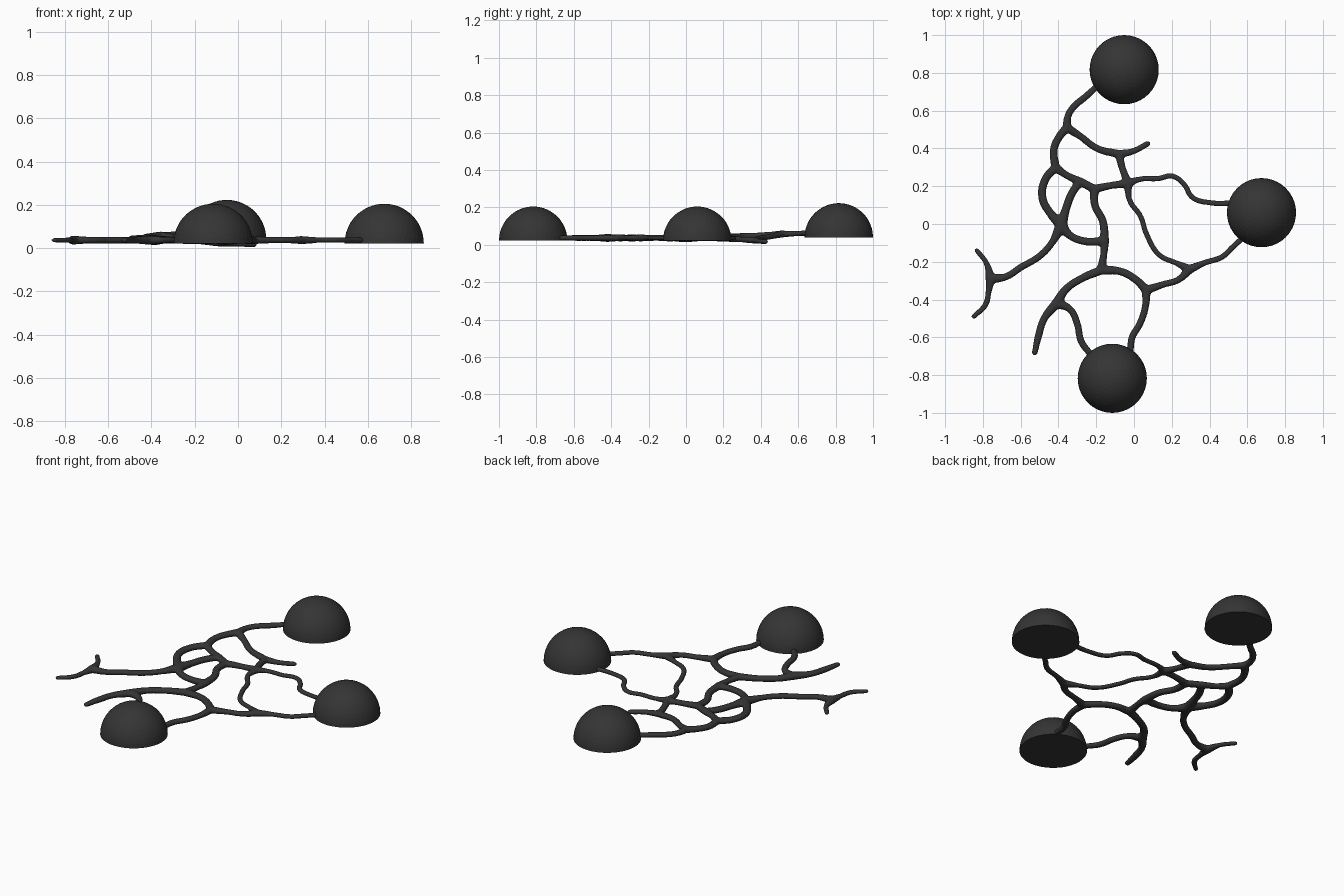
import bpy, bmesh
from mathutils import Matrix, Vector

if "Cube" in bpy.data.objects:
    bpy.data.objects.remove(bpy.data.objects["Cube"])

FLAT = 0.8      # strands are slightly flattened in z
BASE = 0.037    # usual strand centre height

mat = bpy.data.materials.new("dark_grey")
mat.diffuse_color = (0.035, 0.035, 0.035, 1)
mat.use_nodes = True
mat.node_tree.nodes["Principled BSDF"].inputs["Base Color"].default_value = mat.diffuse_color

# Junctions of the network: x, y, z, swelling
nodes = {
    "n1": (-0.355, 0.51, 0.058, 1.2), "n2": (-0.415, 0.30, 0.045, 1.15),
    "n3": (-0.08, 0.37, 0.024, 1.1), "n4": (-0.03, 0.215, 0.034, 1.1),
    "n5": (-0.385, -0.005, BASE, 1.5), "n6": (-0.285, 0.225, 0.038, 1.1),
    "n7": (-0.21, 0.185, 0.036, 1.15), "n8": (-0.155, -0.09, BASE, 1.2),
    "n9": (-0.175, -0.245, BASE, 1.2), "n10": (0.295, -0.24, BASE, 1.2),
    "n11": (0.065, -0.35, BASE, 1.2), "n12": (-0.41, -0.42, BASE, 1.35),
    "n13": (-0.76, -0.29, BASE, 1.3),
    # ends inside the domes
    "top": (-0.19, 0.735, 0.065, 0.85), "right_a": (0.53, 0.11, BASE, 0.8),
    "right_b": (0.59, -0.06, BASE, 0.8), "low_a": (-0.02, -0.68, BASE, 0.9),
    "low_b": (-0.23, -0.69, BASE, 0.9),
    # free tips
    "tip1": (0.072, 0.425, 0.0165, 0.8), "tip2": (-0.525, -0.68, BASE, 0.8),
    "tip3": (-0.832, -0.14, BASE, 0.7), "tip4": (-0.848, -0.49, BASE, 0.7),
}

curve = bpy.data.curves.new("network", "CURVE")
curve.dimensions = "3D"
curve.bevel_depth = 0.0205
curve.bevel_resolution = 3
curve.resolution_u = 6
curve.use_fill_caps = True


def strand(a, b, *mid, r=0.95):
    """Smooth tube from junction a to b through x,y points."""
    a, b = nodes[a], nodes[b]
    n = len(mid) + 1
    pts = [a] + [(x, y, a[2] + (b[2] - a[2]) * (i + 1) / n, r)
                 for i, (x, y) in enumerate(mid)] + [b]
    sp = curve.splines.new("BEZIER")
    sp.bezier_points.add(len(pts) - 1)
    for p, (x, y, z, rad) in zip(sp.bezier_points, pts):
        p.co = (x, y, z / FLAT)
        p.radius = rad
        p.handle_left_type = p.handle_right_type = "AUTO"


# Upper strands
strand("n1", "top", (-0.35, 0.57), (-0.32, 0.62), (-0.255, 0.675))
strand("n1", "n2", (-0.40, 0.455), (-0.425, 0.39), r=1.05)
strand("n1", "n3", (-0.285, 0.465), (-0.195, 0.40))
strand("n3", "tip1", (-0.005, 0.385), r=0.85)
strand("n3", "n4", (-0.06, 0.29))
# Left loops
strand("n2", "n5", (-0.47, 0.235), (-0.485, 0.14), (-0.445, 0.06), r=1.1)
strand("n2", "n6", (-0.36, 0.26))
strand("n6", "n7")
strand("n7", "n4", (-0.115, 0.205))
strand("n6", "n5", (-0.33, 0.16), (-0.36, 0.08), r=1.1)
strand("n7", "n8", (-0.207, 0.10), (-0.165, 0.015), r=1.05)
strand("n5", "n8", (-0.34, -0.06), (-0.255, -0.092), r=1.05)
strand("n8", "n9", (-0.16, -0.16))
# Right loops
strand("n4", "right_a", (0.03, 0.237), (0.125, 0.24), (0.205, 0.253),
       (0.265, 0.21), (0.31, 0.14), (0.40, 0.113), r=0.75)
strand("n4", "n10", (-0.025, 0.13), (0.035, 0.04), (0.065, -0.05),
       (0.135, -0.165), (0.22, -0.205), r=0.75)
strand("n10", "right_b", (0.375, -0.205), (0.465, -0.175), (0.525, -0.12), r=0.8)
strand("n10", "n11", (0.235, -0.295), (0.155, -0.32), r=0.9)
# Lower strands
strand("n9", "n11", (-0.075, -0.25), (0.01, -0.295), r=1.05)
strand("n11", "low_a", (0.06, -0.44), (0.03, -0.53), (-0.01, -0.60))
strand("n9", "n12", (-0.27, -0.285), (-0.36, -0.345), r=1.05)
strand("n12", "tip2", (-0.475, -0.50), (-0.505, -0.59), r=1.0)
strand("n12", "low_b", (-0.34, -0.45), (-0.30, -0.53), (-0.28, -0.62))
# Left fork
strand("n5", "n13", (-0.435, -0.10), (-0.50, -0.17), (-0.60, -0.23), (-0.68, -0.28))
strand("n13", "tip3", (-0.78, -0.21), r=0.75)
strand("n13", "tip4", (-0.77, -0.36), (-0.785, -0.425), r=0.8)

# Turn the curves into one mesh with a rounded knot at every junction
tubes = bpy.data.objects.new("network_curve", curve)
bpy.context.collection.objects.link(tubes)
deps = bpy.context.evaluated_depsgraph_get()
bm = bmesh.new()
bm.from_mesh(tubes.evaluated_get(deps).to_mesh())
bpy.data.objects.remove(tubes)
bmesh.ops.remove_doubles(bm, verts=bm.verts, dist=1e-5)
for x, y, z, rad in nodes.values():
    bmesh.ops.create_icosphere(bm, subdivisions=2, radius=0.0205 * rad,
                               matrix=Matrix.Translation((x, y, z / FLAT)))
mesh = bpy.data.meshes.new("branching_network")
bm.to_mesh(mesh)
bm.free()
network = bpy.data.objects.new("branching_network", mesh)
bpy.context.collection.objects.link(network)
network.scale.z = FLAT
mesh.materials.append(mat)

# Fuse the tubes and soften the junctions
remesh = network.modifiers.new("fuse", "REMESH")
remesh.mode = "VOXEL"
remesh.voxel_size = 0.007
remesh.use_smooth_shade = True
soften = network.modifiers.new("soften", "SMOOTH")
soften.factor = 0.5
soften.iterations = 6


def dome(name, x, y, z, radius=0.183):
    """Faceted half ball with a flat underside."""
    bm = bmesh.new()
    bmesh.ops.create_icosphere(bm, subdivisions=4, radius=radius)
    cut = bmesh.ops.bisect_plane(bm, geom=bm.verts[:] + bm.edges[:] + bm.faces[:],
                                 plane_co=Vector((0, 0, 0)), plane_no=Vector((0, 0, 1)),
                                 clear_inner=True)
    rim = [e for e in cut["geom_cut"] if isinstance(e, bmesh.types.BMEdge)]
    bmesh.ops.contextual_create(bm, geom=rim)
    bmesh.ops.recalc_face_normals(bm, faces=bm.faces)
    me = bpy.data.meshes.new(name)
    bm.to_mesh(me)
    bm.free()
    me.materials.append(mat)
    ob = bpy.data.objects.new(name, me)
    ob.location = (x, y, z)
    bpy.context.collection.objects.link(ob)


dome("back_dome", -0.052, 0.817, 0.04)
dome("right_dome", 0.675, 0.06, 0.022)
dome("front_dome", -0.115, -0.817, 0.022)
